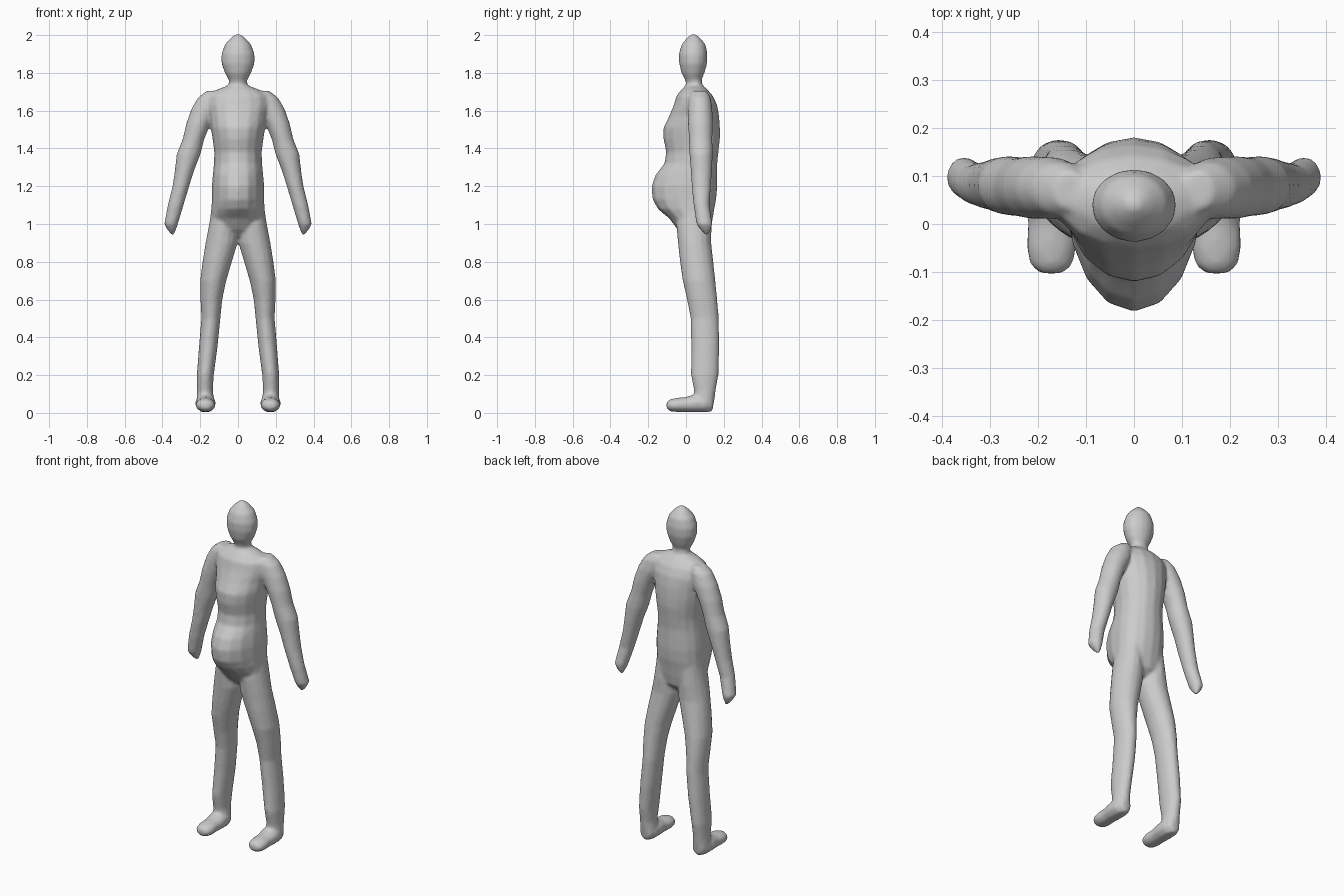
import bpy, bmesh, math

SIDES = 16
bm = bmesh.new()


def loft(rings):
    """Closed tube through rings given as lists of (x, y, z) points."""
    loops = [[bm.verts.new(p) for p in ring] for ring in rings]
    for a, b in zip(loops, loops[1:]):
        for i in range(len(a)):
            j = (i + 1) % len(a)
            bm.faces.new((a[i], a[j], b[j], b[i]))
    bm.faces.new(loops[0][::-1])
    bm.faces.new(loops[-1])


def oval(x0, x1, y0, y1, z, yc=None):
    """Level ring between x and y limits, widest at yc."""
    yc = (y0 + y1) / 2 if yc is None else yc
    pts = []
    for i in range(SIDES):
        a = 2 * math.pi * i / SIDES
        s = math.sin(a)
        pts.append(((x0 + x1) / 2 + (x1 - x0) / 2 * math.cos(a),
                    yc + s * ((y1 - yc) if s > 0 else (yc - y0)), z))
    return pts


def limb(rows, side):
    loft([oval(side * x0, side * x1, y0, y1, z) for z, x0, x1, y0, y1 in rows])


# Torso, neck: z, half width, front, back
torso = [(0.93, .05, 0, .09), (0.97, .12, -.045, .13), (1.03, .148, -.09, .142),
         (1.08, .142, -.15, .15), (1.13, .139, -.178, .16), (1.20, .139, -.183, .166),
         (1.26, .134, -.162, .166), (1.32, .128, -.115, .166), (1.38, .126, -.105, .172),
         (1.45, .135, -.12, .18), (1.51, .145, -.12, .18), (1.57, .152, -.09, .176),
         (1.63, .165, -.065, .165), (1.68, .16, -.05, .142), (1.71, .115, -.025, .115),
         (1.735, .05, -.002, .088), (1.78, .045, 0, .08)]
loft([oval(-w, w, f, b, z, .05) for z, w, f, b in torso])

# Head
head = [(1.73, .042, .002, .078), (1.76, .048, -.004, .082), (1.80, .070, -.025, .098),
        (1.85, .088, -.036, .112), (1.90, .088, -.038, .114), (1.95, .070, -.024, .104),
        (1.985, .038, .005, .076), (2.006, .012, .03, .05)]
loft([oval(-w, w, f, b, z, .04) for z, w, f, b in head])

# Arms and legs: z, inner x, outer x, front, back
arm = [(1.705, .10, .165, .03, .11), (1.67, .09, .212, .015, .13), (1.61, .10, .247, .01, .14),
       (1.53, .145, .275, .01, .142), (1.45, .178, .293, .015, .14), (1.37, .198, .325, .018, .142),
       (1.28, .233, .335, .025, .138), (1.20, .258, .347, .03, .132), (1.10, .288, .372, .04, .125),
       (1.00, .318, .391, .055, .14), (.97, .328, .375, .075, .132), (.943, .338, .352, .10, .118)]
leg = [(1.10, .02, .135, -.04, .13), (1.0, .002, .153, -.052, .136), (.9, .002, .172, -.043, .134),
       (.8, .032, .188, -.032, .145), (.7, .062, .201, -.018, .156), (.6, .083, .199, .005, .166),
       (.5, .093, .194, .024, .174), (.35, .108, .207, .028, .177), (.2, .128, .218, .026, .172),
       (.12, .133, .217, .042, .158), (.06, .125, .22, .045, .15), (.005, .145, .198, .055, .135)]

# Feet: y, half width, bottom z, top z
foot = [(.143, .032, .015, .08), (.10, .052, .002, .10), (.05, .055, .002, .10),
        (0, .05, .004, .085), (-.05, .053, .004, .08), (-.085, .045, .008, .072),
        (-.103, .024, .022, .058)]
for side in (-1, 1):
    limb(arm, side)
    limb(leg, side)
    loft([[(side * (.172 + w * math.cos(a)), y, (lo + hi) / 2 + (hi - lo) / 2 * math.sin(a))
           for a in [2 * math.pi * i / 12 for i in range(12)]]
          for y, w, lo, hi in foot])

bmesh.ops.recalc_face_normals(bm, faces=bm.faces)
mesh = bpy.data.meshes.new("body")
bm.to_mesh(mesh)
bm.free()
body = bpy.data.objects.new("body", mesh)
bpy.context.collection.objects.link(body)

# One flat grey
grey = bpy.data.materials.new("plain grey")
grey.diffuse_color = (.6, .6, .6, 1)
mesh.materials.append(grey)

# Fuse the parts into one skin and soften the joins
fuse = body.modifiers.new("fuse", 'REMESH')
fuse.mode = 'VOXEL'
fuse.voxel_size = .009
fuse.use_smooth_shade = True
soften = body.modifiers.new("soften", 'SMOOTH')
soften.factor = .5
soften.iterations = 5
